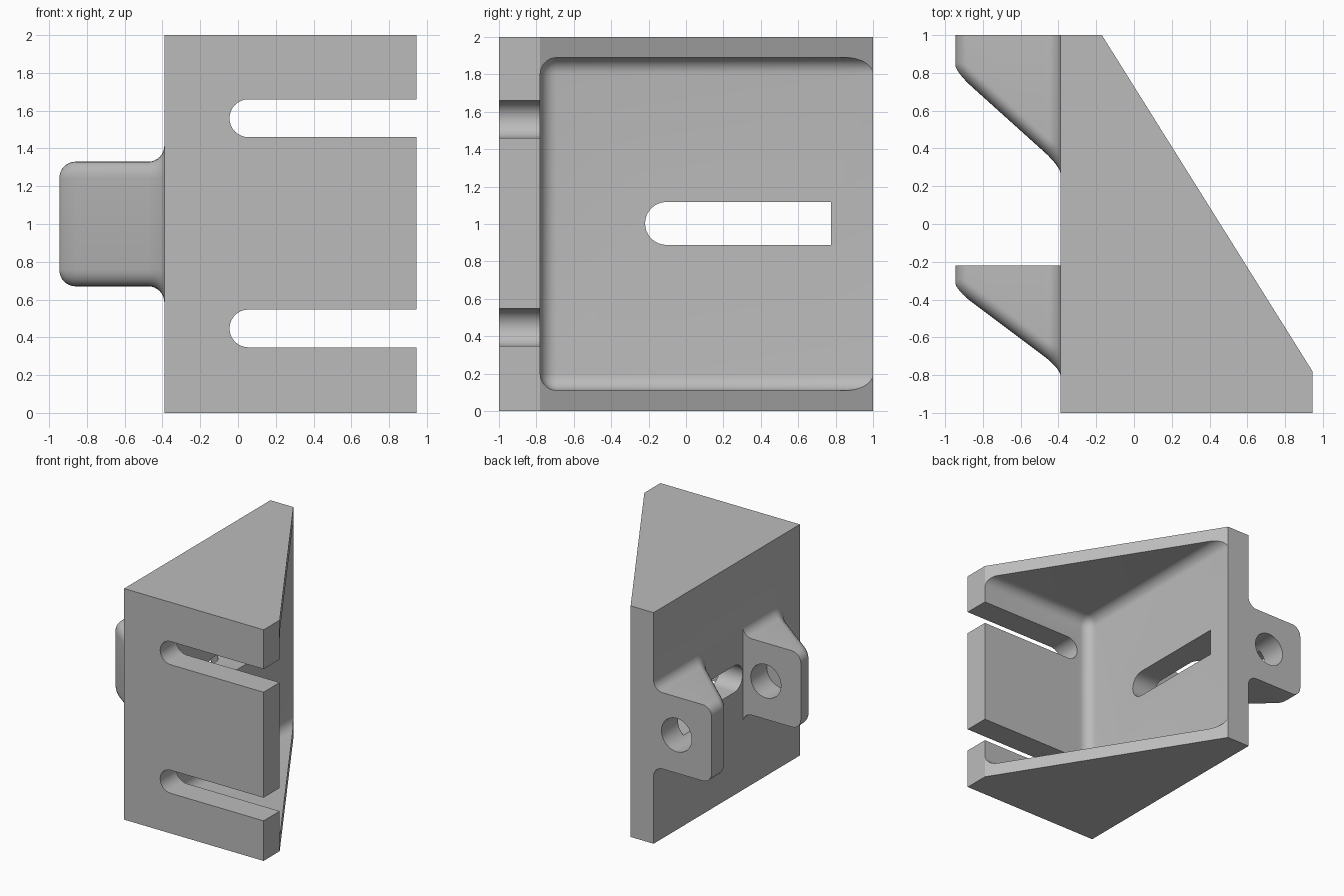
import bpy, bmesh
from math import sin, cos, pi, radians
from mathutils import Vector

if "Cube" in bpy.data.objects:
    bpy.data.objects.remove(bpy.data.objects["Cube"])

grey = bpy.data.materials.new("plain_grey")
grey.use_nodes = True
grey.diffuse_color = (0.5, 0.5, 0.5, 1)
grey.node_tree.nodes["Principled BSDF"].inputs["Base Color"].default_value = (0.5, 0.5, 0.5, 1)


def loft(name, sections):
    """Skin a closed solid over a list of matching point loops."""
    bm = bmesh.new()
    rings = [[bm.verts.new(p) for p in s] for s in sections]
    n = len(rings[0])
    for a, b in zip(rings, rings[1:]):
        for i in range(n):
            j = (i + 1) % n
            bm.faces.new((a[i], a[j], b[j], b[i]))
    bm.faces.new(rings[0])
    bm.faces.new(rings[-1])
    bmesh.ops.recalc_face_normals(bm, faces=bm.faces)
    return finish(name, bm)


def finish(name, bm):
    mesh = bpy.data.meshes.new(name)
    bm.to_mesh(mesh)
    bm.free()
    mesh.materials.append(grey)
    obj = bpy.data.objects.new(name, mesh)
    bpy.context.collection.objects.link(obj)
    return obj


def prism(name, pts, lo, hi, place):
    return loft(name, [[place(u, v, w) for u, v in pts] for w in (lo, hi)])


def slot_outline(start, end, mid, r, steps=16):
    """Slot with a round end at start and a square end at end."""
    arc = [(start + r - r * sin(pi * i / steps), mid + r * cos(pi * i / steps))
           for i in range(steps + 1)]
    return arc + [(end, mid - r), (end, mid + r)]


def combine(target, tool, operation):
    mod = target.modifiers.new(operation.lower(), "BOOLEAN")
    mod.operation, mod.solver, mod.object = operation, "EXACT", tool
    bpy.context.view_layer.objects.active = target
    bpy.ops.object.modifier_apply(modifier=mod.name)
    bpy.data.objects.remove(tool)


# Wedge-shaped outer body
WALL, OUTER, R = -0.39, -0.945, 0.085
outline = [(WALL, -1), (0.945, -1), (0.945, -0.78), (-0.17, 1), (WALL, 1)]
bracket = prism("angle_bracket", outline, 0, 2, lambda u, v, w: (u, v, w))

# Inner cavity with rounded corners
bm = bmesh.new()
bmesh.ops.create_cube(bm, size=1)
low, high = Vector((-0.17, -0.78, 0.11)), Vector((1.6, 1.6, 1.89))
for v in bm.verts:
    v.co = [low[i] if v.co[i] < 0 else high[i] for i in range(3)]
bmesh.ops.bevel(bm, geom=bm.edges[:], offset=0.09, segments=8, profile=0.5, affect="EDGES")
combine(bracket, finish("cavity_cutter", bm), "DIFFERENCE")


# Mounting lugs: sloped front, rounded outer edges, flared root
def lug(name, back, root, slope):
    stations = [(WALL + 0.1, R)]
    for i in range(9):
        a = pi / 2 * i / 8
        stations.append((WALL - R * (1 - cos(a)), R * (1 - sin(a))))
    for i in range(9):
        a = pi / 2 * i / 8
        stations.append((OUTER + R * (1 - sin(a)), -R * (1 - cos(a))))
    sections = []
    for x, grow in stations:
        front = root + slope * (WALL - max(min(x, WALL), OUTER)) - 0.4 * grow
        h, r = 0.33 + grow, R + 0.005 + grow
        front = min(front, back - r - 0.01)
        ring = [(x, back, 1 - h)]
        for side in (-1, 1):
            arc = [(x, front + r - r * sin(pi / 2 * k / 6), 1 + side * (h - r + r * cos(pi / 2 * k / 6)))
                   for k in range(7)]
            ring += arc if side < 0 else arc[::-1]
        sections.append(ring + [(x, back, 1 + h)])
    return loft(name, sections)


combine(bracket, lug("rear_lug", 1, 0.305, 0.9), "UNION")
combine(bracket, lug("front_lug", -0.22, -0.765, 0.75), "UNION")

# Two open slots in the front plate
for z in (0.447, 1.56):
    slot = prism("front_slot_cutter", slot_outline(-0.045, 1.2, z, 0.1), -1.2, -0.6,
                 lambda u, v, w: (u, w, v))
    combine(bracket, slot, "DIFFERENCE")

# Slot through the side wall and rear lug
slot = prism("side_slot_cutter", slot_outline(-0.219, 0.775, 1.003, 0.115), -1.2, 0,
             lambda u, v, w: (w, u, v))
combine(bracket, slot, "DIFFERENCE")

# Bolt bore through the rear lug, blind in the front lug
circle = [(-0.61 + 0.145 * cos(2 * pi * i / 32), 1 + 0.145 * sin(2 * pi * i / 32)) for i in range(32)]
combine(bracket, prism("bolt_cutter", circle, -0.44, 1.2, lambda u, v, w: (u, w, v)), "DIFFERENCE")

bpy.ops.object.select_all(action="DESELECT")
bracket.select_set(True)
bpy.context.view_layer.objects.active = bracket
bpy.ops.object.shade_smooth_by_angle(angle=radians(30))
